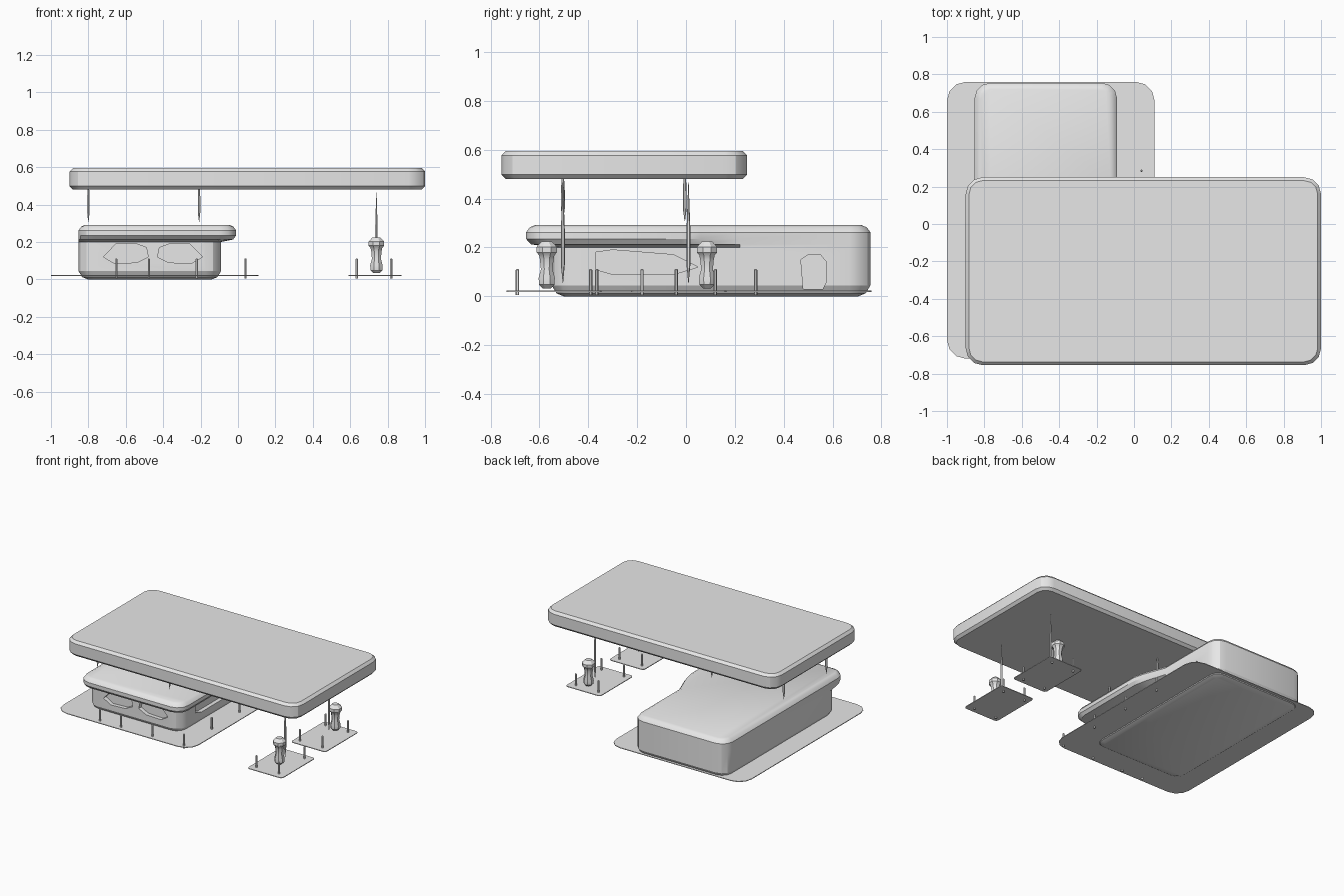
import bpy, bmesh, math
from mathutils import Vector

cube = bpy.data.objects.get("Cube")
if cube:
    bpy.data.objects.remove(cube, do_unlink=True)

grey = bpy.data.materials.new("plain_grey")
grey.use_nodes = True
grey.diffuse_color = (0.8, 0.8, 0.8, 1)
grey.node_tree.nodes["Principled BSDF"].inputs["Base Color"].default_value = (0.8, 0.8, 0.8, 1)


def finish(name, bm, smooth=30):
    bmesh.ops.recalc_face_normals(bm, faces=bm.faces)
    mesh = bpy.data.meshes.new(name)
    bm.to_mesh(mesh)
    bm.free()
    mesh.materials.append(grey)
    ob = bpy.data.objects.new(name, mesh)
    bpy.context.collection.objects.link(ob)
    bpy.ops.object.select_all(action='DESELECT')
    ob.select_set(True)
    bpy.context.view_layer.objects.active = ob
    if smooth:
        bpy.ops.object.shade_smooth_by_angle(angle=math.radians(smooth))
    return ob


def corner(cx, cy, r, start, steps=3):
    """Quarter circle of points, counter-clockwise from start degrees."""
    angles = [math.radians(start + 90 * i / steps) for i in range(steps + 1)]
    return [(cx + r * math.cos(a), cy + r * math.sin(a)) for a in angles]


def rounded(x0, x1, y0, y1, r):
    return (corner(x0 + r, y0 + r, r, 180) + corner(x1 - r, y0 + r, r, 270)
            + corner(x1 - r, y1 - r, r, 0) + corner(x0 + r, y1 - r, r, 90))


def loft(name, rings, smooth=30):
    """Skin a stack of (outline, z) rings and close both ends."""
    bm = bmesh.new()
    loops = [[bm.verts.new((x, y, z)) for x, y in pts] for pts, z in rings]
    for a, b in zip(loops, loops[1:]):
        for i in range(len(a)):
            j = (i + 1) % len(a)
            bm.faces.new((a[i], a[j], b[j], b[i]))
    bm.faces.new(loops[0])
    bm.faces.new(loops[-1])
    return finish(name, bm, smooth)


def slab(name, x0, x1, y0, y1, z0, z1, r, edge=0):
    stack = [(z0, edge), (z0 + edge, 0), (z1 - edge, 0), (z1, edge)] if edge else [(z0, 0), (z1, 0)]
    return loft(name, [(rounded(x0 + e, x1 - e, y0 + e, y1 - e, r - e), z) for z, e in stack])


def turned(name, x, y, profile, sides=8, squash=1):
    """Round part from a (radius, height) profile."""
    turn = [math.tau * (i + 0.5) / sides for i in range(sides)]
    return loft(name, [([(x + r * math.cos(a), y + r * squash * math.sin(a)) for a in turn], z)
                       for r, z in profile])


# Canopy slab and ground plates
slab("forecourt_canopy", -0.9, 1, -0.755, 0.25, 0.48, 0.595, 0.09, 0.018)
slab("building_ground_plate", -1, 0.11, -0.72, 0.76, 0.018, 0.023, 0.1)


# Building: straight walls with a roof lip that flares at the front and one side
def building_outline(inset, flare):
    x0, x1, y1, r = -0.853 + inset, -0.09 - inset, 0.755 - inset, 0.085 - inset
    y0 = -0.55 - 0.105 * flare + inset
    xf = x1 + 0.08 * flare
    return (corner(x0 + r, y0 + r, r, 180) + corner(xf - r, y0 + r, r, 270)
            + [(xf, -0.02), (xf - 0.02 * flare, 0.06), (x1, 0.22)]
            + corner(x1 - r, y1 - r, r, 0) + corner(x0 + r, y1 - r, r, 90))


stages = [(0, 0.05, 0), (0.012, 0.02, 0), (0.045, 0, 0), (0.2, 0, 0), (0.213, 0, 0.8),
          (0.235, 0, 1), (0.262, 0, 1), (0.282, 0.015, 1), (0.291, 0.035, 1)]
building = loft("building", [(building_outline(i, f), z) for z, i, f in stages])


# Recessed windows and door
def recess(shape, to_world):
    bm = bmesh.new()
    back = [bm.verts.new(to_world(a, z, -0.03)) for a, z in shape]
    front = [bm.verts.new(to_world(a, z, 0.03)) for a, z in shape]
    n = len(shape)
    for i in range(n):
        j = (i + 1) % n
        bm.faces.new((back[i], back[j], front[j], front[i]))
    bm.faces.new(back)
    bm.faces.new(front)
    cutter = finish("window_cutter", bm, 0)
    cutter.hide_render = True
    bpy.context.view_layer.objects.active = building
    cut = building.modifiers.new("recess", 'BOOLEAN')
    cut.object = cutter
    cut.solver = 'EXACT'
    bpy.ops.object.modifier_apply(modifier=cut.name)
    bpy.data.objects.remove(cutter, do_unlink=True)


def on_front(a, z, d):
    return Vector((a, -0.55 - d, z))


def on_side(a, z, d):
    return Vector((-0.09 + d, a, z))


front_window = [(-0.12, 0.12), (-0.06, 0.085), (0.06, 0.09), (0.12, 0.12),
                (0.11, 0.17), (0.05, 0.192), (-0.05, 0.192)]
for centre, flip in ((-0.6, 1), (-0.31, -1)):
    recess([(centre + flip * a, z) for a, z in front_window], on_front)
recess([(-0.37, 0.11), (-0.3, 0.09), (-0.05, 0.09), (0.05, 0.12),
        (-0.05, 0.17), (-0.3, 0.19), (-0.37, 0.18)], on_side)
recess([(0.48, 0.03), (0.56, 0.03), (0.575, 0.06), (0.575, 0.14),
        (0.55, 0.17), (0.5, 0.17), (0.47, 0.15)], on_side)

# Pump islands with pumps and tall pointed poles
pump = [(0.018, 0.033), (0.034, 0.048), (0.036, 0.075), (0.026, 0.11), (0.03, 0.15),
        (0.034, 0.168), (0.045, 0.18), (0.045, 0.202), (0.022, 0.225)]
bollard = [(0.007, 0.005), (0.007, 0.108), (0.003, 0.112)]
for label, y, pump_y, pole_y in (("front", -0.54, -0.57, -0.504), ("rear", -0.03, 0.086, 0.01)):
    slab(label + "_island", 0.59, 0.875, y - 0.195, y + 0.195, 0.018, 0.023, 0.02)
    turned(label + "_pump", 0.74, pump_y, pump)
    turned(label + "_canopy_pole", 0.74, pole_y,
           [(0.001, 0.055), (0.008, 0.13), (0.008, 0.27), (0.001, 0.465)], 6)
    for x in (0.635, 0.82):
        for dy in (-0.15, 0.15):
            turned(label + "_island_bollard", x, y + dy, bollard, 6)

# Short spindles between the building and the canopy
for x in (-0.8, -0.208):
    for y in (-0.504, -0.005):
        turned("canopy_spindle", x, y,
               [(0.001, 0.308), (0.008, 0.36), (0.008, 0.43), (0.005, 0.485)], 6)

# Bollards along the front and side of the building
spots = [(x, -0.69) for x in (-0.65, -0.476, -0.22)]
spots += [(0.04, -0.69 + 0.325 * i) for i in range(4)]
for x, y in spots:
    turned("building_bollard", x, y, bollard, 6)
